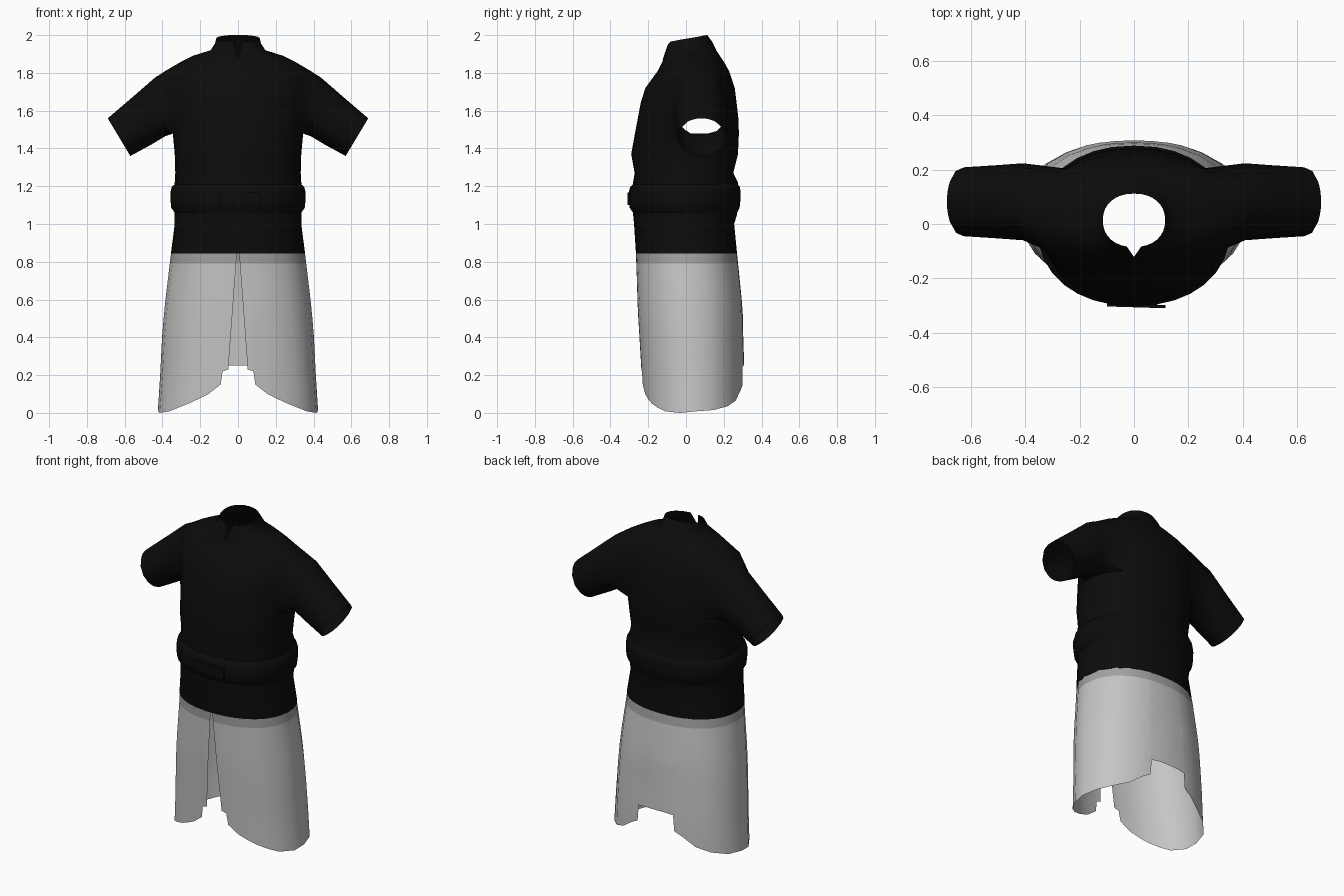
import bpy, bmesh
from math import sin, cos, asin, atan2, pi, radians

cube = bpy.data.objects.get("Cube")
if cube:
    bpy.data.objects.remove(cube, do_unlink=True)


def material(name, value):
    m = bpy.data.materials.new(name)
    m.use_nodes = True
    colour = (value, value, value, 1)
    m.diffuse_color = colour
    bsdf = next(n for n in m.node_tree.nodes if n.type == 'BSDF_PRINCIPLED')
    bsdf.inputs["Base Color"].default_value = colour
    return m


BLACK = material("black cloth", 0.0035)
BAND = material("mid grey trim", 0.36)
GREY = material("light grey cloth", 0.56)

POWER = 2.2   # roundness of the body cross-section
N = 32        # columns around the torso


def section(angle, hx, yf, yb):
    """Point on a rounded oval; angle 0 is the front, 90 degrees is +x."""
    s, c = sin(angle), cos(angle)
    x = hx * abs(s) ** (2 / POWER) * (1 if s >= 0 else -1)
    y = abs(c) ** (2 / POWER) * (1 if c < 0 else -1)
    return x, (yf + yb) / 2 + y * (yb - yf) / 2


def profile_at(table, z):
    """Interpolate half width, front and back of a profile at a height."""
    for a, b in zip(table, table[1:]):
        if z <= b[0]:
            t = max(0, (z - a[0]) / (b[0] - a[0]))
            return [p + (q - p) * t for p, q in zip(a[1:], b[1:])]
    return table[-1][1:]


def finish(name, bm, mats, angle=50):
    bmesh.ops.recalc_face_normals(bm, faces=bm.faces)
    me = bpy.data.meshes.new(name)
    bm.to_mesh(me)
    bm.free()
    for m in mats:
        me.materials.append(m)
    ob = bpy.data.objects.new(name, me)
    bpy.context.collection.objects.link(ob)
    bpy.ops.object.select_all(action='DESELECT')
    ob.select_set(True)
    bpy.context.view_layer.objects.active = ob
    bpy.ops.object.shade_smooth_by_angle(angle=radians(angle))
    return ob


# Torso: height, half width, front, back
TORSO = [
    (0.845, .355, -.265, .27), (1.0, .335, -.275, .255), (1.05, .335, -.28, .27),
    (1.22, .335, -.28, .275), (1.27, .332, -.272, .25), (1.37, .335, -.29, .275),
    (1.48, .345, -.27, .28), (1.56, .35, -.255, .277), (1.64, .36, -.24, .268),
    (1.72, .37, -.215, .258), (1.81, .385, -.15, .228), (1.86, .30, -.125, .2),
    (1.89, .24, -.115, .18), (1.92, .145, -.108, .16), (1.955, .122, -.1, .14),
    (1.983, .115, -.085, .112)]
ARM_LOW, ARM_HIGH = 6, 10     # rows bounding the armhole
ARM_FRONT, ARM_BACK = 6, 12   # columns bounding the armhole

bm = bmesh.new()
rings = []
for i, (z, hx, yf, yb) in enumerate(TORSO):
    tilt = 0.018 if i == len(TORSO) - 1 else 0.008 if i == len(TORSO) - 2 else 0
    ring = []
    for j in range(N):
        a = 2 * pi * j / N
        x, y = section(a, hx, yf, yb)
        ring.append(bm.verts.new((x, y, z - tilt * cos(a))))
    rings.append(ring)
# neck notch at the centre front
for k, ring in enumerate(rings[-4:]):
    ring[0].co = (0, -.122, 1.85 + .008 * k)


def in_armhole(i, j):
    side = min(j, N - 1 - j)
    return ARM_LOW <= i < ARM_HIGH and ARM_FRONT <= side < ARM_BACK


for i in range(len(rings) - 1):
    for j in range(N):
        if not in_armhole(i, j):
            k = (j + 1) % N
            bm.faces.new((rings[i][j], rings[i][k], rings[i + 1][k], rings[i + 1][j]))

# Sleeves: each ring is given by its top and bottom (x, z) and its half depth
SLEEVE = [((.435, 1.78), (.385, 1.465), .142), ((.55, 1.68), (.46, 1.42), .135),
          ((.69, 1.56), (.57, 1.36), .127)]
rim = [(ARM_LOW, j) for j in range(ARM_FRONT, ARM_BACK)]
rim += [(i, ARM_BACK) for i in range(ARM_LOW, ARM_HIGH)]
rim += [(ARM_HIGH, j) for j in range(ARM_BACK, ARM_FRONT, -1)]
rim += [(i, ARM_FRONT) for i in range(ARM_HIGH, ARM_LOW, -1)]
for side in (1, -1):
    loop = [rings[i][j if side > 0 else N - j] for i, j in rim]
    angles = [atan2((v.co.y - .065) / .15, (v.co.z - 1.645) / .165) for v in loop]
    for (tx, tz), (bx, bz), depth in SLEEVE:
        new = []
        for a in angles:
            u = (1 + cos(a)) / 2
            new.append(bm.verts.new((side * (bx + (tx - bx) * u),
                                     .082 + depth * sin(a), bz + (tz - bz) * u)))
        for k in range(len(loop)):
            n = (k + 1) % len(loop)
            bm.faces.new((loop[k], loop[n], new[n], new[k]))
        loop = new
finish("tunic_top", bm, [BLACK])

# Belt: a raised strap around the waist
bm = bmesh.new()
strap = []
for z, out in ((1.06, 0), (1.085, .018), (1.12, .022), (1.17, .022), (1.195, .016), (1.21, 0)):
    hx, yf, yb = profile_at(TORSO, z)
    strap.append([bm.verts.new((*section(2 * pi * j / N, hx + out, yf - out, yb + out * .7), z))
                  for j in range(N)])
for low, high in zip(strap, strap[1:]):
    for j in range(N):
        k = (j + 1) % N
        bm.faces.new((low[j], low[k], high[k], high[j]))
finish("belt", bm, [BLACK])

# Loose belt end lying across the front
bm = bmesh.new()
bmesh.ops.create_cube(bm, size=1)
for v in bm.verts:
    x = .008 + v.co.x * .215
    v.co = (x, -.301 - x * .03 + v.co.y * .012, 1.133 + v.co.z * .065)
finish("belt_end", bm, [BLACK], 30)

# Skirt: open at the front, with a stepped hem
SKIRT = [(0, .425, -.225, .305), (.2, .412, -.236, .31), (.4, .402, -.247, .303),
         (.55, .39, -.256, .3), (.7, .372, -.26, .285), (.845, .355, -.265, .27)]
# column angle in degrees and hem height
HEM = [(5, .23), (8.8, .22), (9.5, .15), (18, .10), (26, .073), (34, .05), (45, .027),
       (56, .008), (75, 0), (90, .008), (110, .015), (130, .035), (145, .065),
       (157, .12), (164, .145), (165, .245), (172, .25), (180, .25)]
ROWS = 8
bm = bmesh.new()
for side in (1, -1):
    columns = []
    for deg, hem in HEM:
        heights = [.845] + [.79 + (hem - .79) * r / ROWS for r in range(ROWS + 1)]
        column = []
        for z in heights:
            hx, yf, yb = profile_at(SKIRT, z)
            slit = .006 + .046 * (.845 - z) / .62
            start = asin((slit / hx) ** (POWER / 2))
            a = start + (pi - start) * (deg - HEM[0][0]) / (180 - HEM[0][0])
            x, y = section(a, hx, yf, yb)
            column.append(bm.verts.new((side * x, y, z)))
        columns.append(column)
    for left, right in zip(columns, columns[1:]):
        for r in range(ROWS + 1):
            face = bm.faces.new((left[r], left[r + 1], right[r + 1], right[r]))
            face.material_index = 1 if r == 0 else 0   # trim band under the tunic
bmesh.ops.remove_doubles(bm, verts=bm.verts, dist=0.0005)
finish("skirt", bm, [GREY, BAND])
